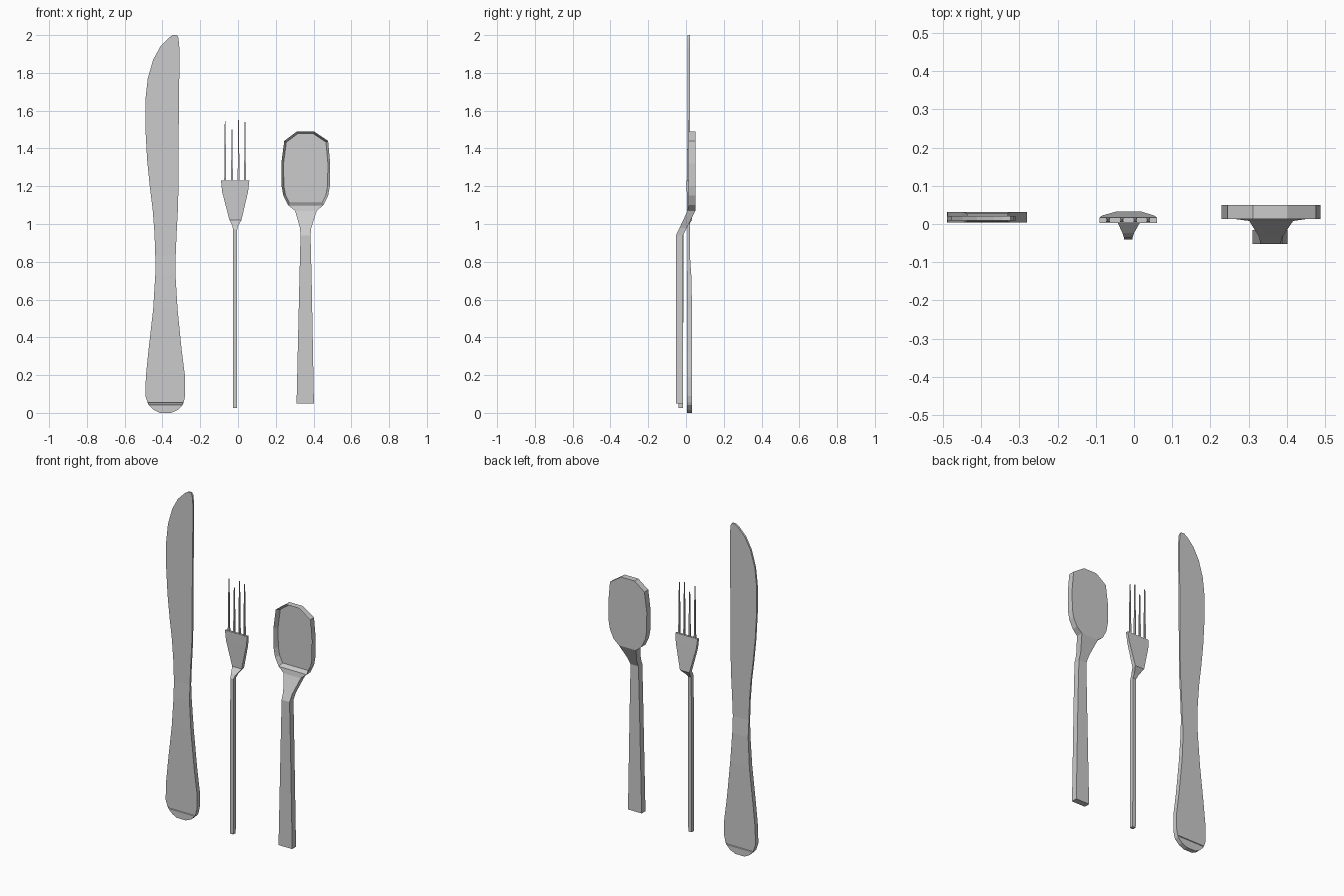
import bpy, bmesh


def loft(name, rows):
    """Rectangular sections (z, x_left, x_right, y_front, y_back) joined bottom to top."""
    bm = bmesh.new()
    rings = [[bm.verts.new(p) for p in ((l, f, z), (r, f, z), (r, b, z), (l, b, z))]
             for z, l, r, f, b in rows]
    bm.faces.new(rings[0][::-1])
    bm.faces.new(rings[-1])
    for lo, hi in zip(rings, rings[1:]):
        for i in range(4):
            j = (i + 1) % 4
            bm.faces.new((lo[i], lo[j], hi[j], hi[i]))
    bmesh.ops.recalc_face_normals(bm, faces=bm.faces[:])
    mesh = bpy.data.meshes.new(name)
    bm.to_mesh(mesh)
    bm.free()
    obj = bpy.data.objects.new(name, mesh)
    bpy.context.collection.objects.link(obj)
    return obj


def recess(obj, z0, z1, side, rim, depth):
    """Inset the front (side=-1) or back (side=1) faces between two heights and sink them."""
    bm = bmesh.new()
    bm.from_mesh(obj.data)
    bm.normal_update()
    faces = [f for f in bm.faces if f.normal.y * side > 0.7
             and z0 < f.calc_center_median().z < z1]
    bmesh.ops.inset_region(bm, faces=faces, thickness=rim, use_even_offset=True)
    for v in {v for f in faces for v in f.verts}:
        v.co.y -= side * depth
    bm.to_mesh(obj.data)
    bm.free()


# Knife: rounded handle end, narrow waist, curved blade
H = (0.004, 0.032)
B = (0.009, 0.021)
knife = loft("knife", [
    (0.00, -0.415, -0.355, *H), (0.015, -0.445, -0.32, *H),
    (0.042, -0.472, -0.293, *H), (0.054, -0.478, -0.288, *H),
    (0.09, -0.49, -0.28, *H), (0.19, -0.488, -0.28, *H),
    (0.33, -0.474, -0.298, *H), (0.55, -0.449, -0.32, *H),
    (0.73, -0.438, -0.331, 0.006, 0.028), (0.83, -0.438, -0.33, *B),
    (0.95, -0.442, -0.325, *B), (1.08, -0.452, -0.318, *B),
    (1.20, -0.467, -0.315, *B), (1.34, -0.481, -0.315, *B),
    (1.50, -0.49, -0.314, *B), (1.66, -0.49, -0.312, *B),
    (1.77, -0.478, -0.311, *B), (1.87, -0.449, -0.31, *B),
    (1.94, -0.411, -0.311, *B), (1.985, -0.367, -0.315, *B),
    (2.00, -0.345, -0.323, *B)])
for side in (-1, 1):
    recess(knife, 0.042, 0.054, side, 0.002, 0.004)

# Fork handle, bent neck and flared head
loft("fork_body", [
    (0.025, -0.026, -0.004, -0.040, -0.016), (0.97, -0.026, -0.004, -0.037, -0.013),
    (0.99, -0.03, 0.0, -0.024, 0.004), (1.02, -0.045, 0.018, 0.008, 0.033),
    (1.17, -0.084, 0.053, 0.004, 0.022), (1.23, -0.09, 0.06, 0.003, 0.017)])

# Fork tines
for i, (x, top) in enumerate(((-0.068, 1.545), (-0.032, 1.50), (0.003, 1.55), (0.037, 1.54))):
    loft(f"fork_tine_{i + 1}", [
        (1.22, x - 0.005, x + 0.005, 0.005, 0.016),
        (top, x - 0.002, x + 0.002, 0.008, 0.013)])

# Spoon: tapered handle, sloped neck, faceted bowl with a hollow front
S = (0.013, 0.05)
spoon = loft("spoon", [
    (0.05, 0.31, 0.402, -0.053, -0.016), (0.70, 0.325, 0.39, -0.053, -0.016),
    (0.94, 0.331, 0.384, -0.053, -0.015), (0.98, 0.328, 0.388, -0.034, 0.005),
    (1.07, 0.302, 0.417, 0.008, 0.05), (1.10, 0.265, 0.452, *S),
    (1.15, 0.24, 0.477, *S), (1.20, 0.231, 0.486, *S),
    (1.32, 0.229, 0.488, *S), (1.44, 0.245, 0.477, *S),
    (1.49, 0.312, 0.402, *S)])
recess(spoon, 1.10, 1.49, -1, 0.012, 0.028)
